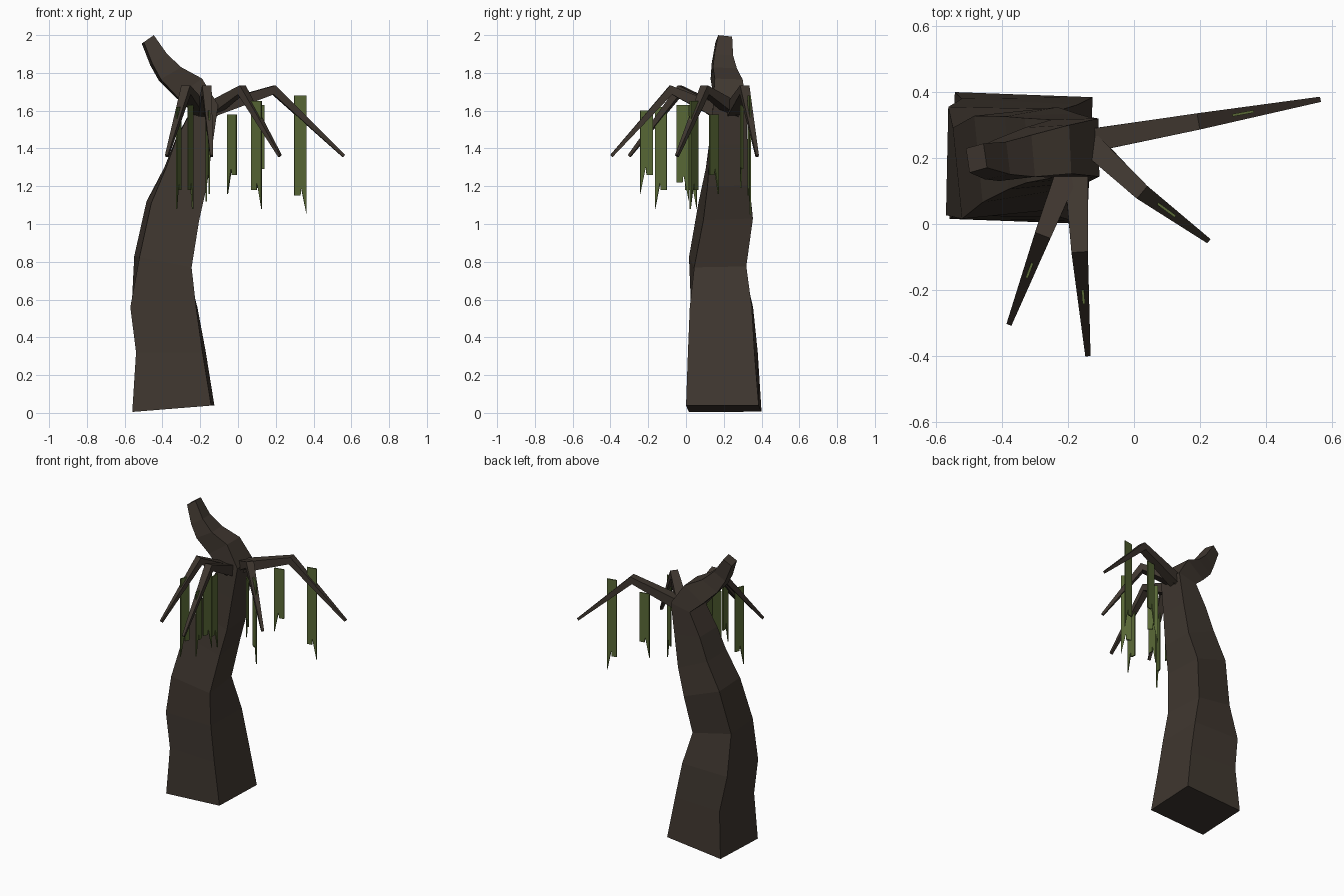
import bpy, bmesh
from math import cos, sin
from mathutils import Vector

if "Cube" in bpy.data.objects:
    bpy.data.objects.remove(bpy.data.objects["Cube"], do_unlink=True)


def make_material(name, color):
    mat = bpy.data.materials.new(name)
    mat.use_nodes = True
    mat.diffuse_color = color
    mat.node_tree.nodes["Principled BSDF"].inputs["Base Color"].default_value = color
    return mat


BARK = make_material("dark bark brown", (0.05, 0.038, 0.029, 1))
MOSS = make_material("moss green", (0.1, 0.14, 0.037, 1))


def loft(name, rings, material):
    """Skin a list of equal-length point rings and cap both ends."""
    bm = bmesh.new()
    loops = [[bm.verts.new(p) for p in ring] for ring in rings]
    for a, b in zip(loops, loops[1:]):
        for i in range(len(a)):
            j = (i + 1) % len(a)
            bm.faces.new((a[i], a[j], b[j], b[i]))
    bm.faces.new(loops[0])
    bm.faces.new(loops[-1])
    bmesh.ops.recalc_face_normals(bm, faces=bm.faces)
    mesh = bpy.data.meshes.new(name)
    bm.to_mesh(mesh)
    bm.free()
    mesh.materials.append(material)
    obj = bpy.data.objects.new(name, mesh)
    bpy.context.collection.objects.link(obj)
    return obj


def trunk_ring(xl, zl, xr, zr, y0, y1, twist):
    """Four-cornered section, tilted from left to right and slightly twisted."""
    shrink = 1 / (1 + abs(twist))
    ring = []
    for u, v in ((-1, -1), (1, -1), (1, 1), (-1, 1)):
        s = (u * cos(twist) - v * sin(twist)) * shrink
        t = (u * sin(twist) + v * cos(twist)) * shrink
        f = (s + 1) / 2
        ring.append((xl + (xr - xl) * f, (y0 + y1) / 2 + t * (y1 - y0) / 2, zl + (zr - zl) * f))
    return ring


# Trunk: left x, z, right x, z, front y, back y, twist
TRUNK = [
    (-.56, .005, -.125, .04, 0, .4, -.04),
    (-.54, .32, -.17, .32, .01, .38, -.05),
    (-.57, .56, -.215, .56, .02, .355, -.02),
    (-.55, .83, -.245, .77, .015, .32, .1),
    (-.485, 1.12, -.205, 1.02, .065, .355, .1),
    (-.39, 1.3, -.165, 1.2, .105, .335, .04),
    (-.33, 1.45, -.135, 1.42, .125, .325, .02),
    (-.25, 1.6, -.105, 1.63, .14, .32, .02),
    # leaning broken top
    (-.33, 1.67, -.19, 1.77, .145, .3, .05),
    (-.42, 1.76, -.3, 1.83, .13, .27, .1),
    (-.465, 1.84, -.375, 1.9, .135, .25, .15),
    (-.51, 1.955, -.445, 2, .155, .245, .2),
]
loft("trunk", [trunk_ring(*row) for row in TRUNK], BARK)


def branch(name, points):
    """Tapering square limb that rises to an elbow and droops to a tip."""
    points = [Vector(p) for p in points]
    side = (points[2] - points[0]).cross(Vector((0, 0, 1))).normalized()
    dirs = [(b - a).normalized() for a, b in zip(points, points[1:])]
    tangents = [dirs[0], (dirs[0] + dirs[1]).normalized(), dirs[1]]
    rings = []
    for p, t, half in zip(points, tangents, (.036, .025, .008)):
        up = side.cross(t)
        rings.append([p + side * half * u + up * half * v
                      for u, v in ((-1, -1), (1, -1), (1, 1), (-1, 1))])
    loft(name, rings, BARK)
    return points


def moss(name, a, b, f, top, low):
    """Hanging strip with a square half and a pointed half; low < 0 flips the point."""
    centre = a.lerp(b, f)
    along = (b - a) * Vector((1, 1, 0))
    along.normalize()
    side = Vector((-along.y, along.x, 0)) * .004
    flip = 1 if low > 0 else -1
    low = abs(low)
    w = .033
    profile = [(-w, top), (w, top), (w, low), (.004, low + .14), (0, low + .1), (-w, low + .1)]
    rings = []
    for s in (-1, 1):
        rings.append([Vector((centre.x, centre.y, 0)) + along * u * flip + side * s
                      + Vector((0, 0, z)) for u, z in profile])
    loft(name, rings, MOSS)


# Branches: root, elbow and tip positions, then inner and outer moss (place, top, low)
ELBOW, TIP = 1.71, 1.36
LIMBS = {
    "left_back": ((-.15, .25), (.19, .31), (.56, .377), (.76, 1.63, -1.19), (.38, 1.68, 1.05)),
    "left_front": ((-.15, .26), (.02, .1), (.222, -.048), (.7, 1.58, -1.16), (.39, 1.65, 1.08)),
    "front": ((-.175, .16), (-.165, -.08), (-.14, -.395), (.74, 1.63, -1.12), (.41, 1.6, 1.16)),
    "right_front": ((-.2, .16), (-.275, -.03), (-.377, -.3), (.7, 1.63, -1.08), (.38, 1.62, 1.08)),
}
for name, (root, elbow, tip, inner, outer) in LIMBS.items():
    pts = branch(name + "_branch", [(*root, 1.6), (*elbow, ELBOW), (*tip, TIP)])
    moss(name + "_inner_moss", pts[0], pts[1], *inner)
    moss(name + "_outer_moss", pts[1], pts[2], *outer)
